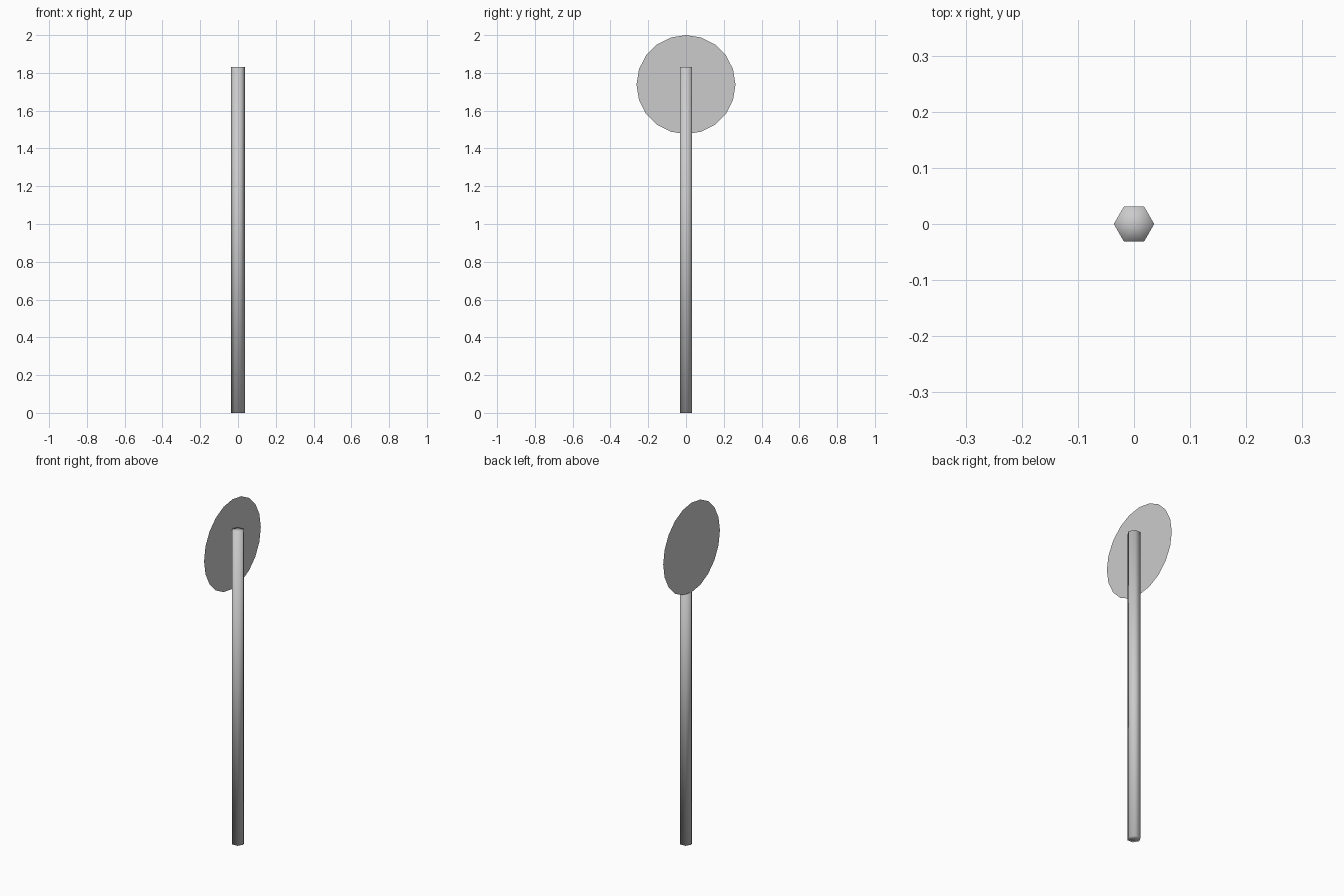
import bpy
import math

cube = bpy.data.objects.get("Cube")
if cube:
    bpy.data.objects.remove(cube, do_unlink=True)

POLE_RADIUS = 0.036
POLE_HEIGHT = 1.83
DISC_RADIUS = 0.262

grey = bpy.data.materials.new("light_grey")
grey.use_nodes = True
color = (0.6, 0.6, 0.6, 1)
grey.diffuse_color = color
grey.node_tree.nodes["Principled BSDF"].inputs["Base Color"].default_value = color


def finish(name):
    obj = bpy.context.object
    obj.name = name
    obj.data.name = name
    obj.data.materials.append(grey)
    return obj


# Six-sided pole, smooth all over, with corners pointing along x
bpy.ops.mesh.primitive_cylinder_add(
    vertices=6, radius=POLE_RADIUS, depth=POLE_HEIGHT,
    end_fill_type='TRIFAN', location=(0, 0, POLE_HEIGHT / 2),
    rotation=(0, 0, math.radians(30)))
pole = finish("pole")
bpy.ops.object.shade_smooth()

# Flat round sign plate standing against the side of the pole
bpy.ops.mesh.primitive_circle_add(
    vertices=20, radius=DISC_RADIUS, fill_type='NGON',
    location=(-POLE_RADIUS, 0, 2 - DISC_RADIUS),
    rotation=(0, math.radians(-90), 0))
finish("sign_disc")
bpy.ops.object.shade_flat()
